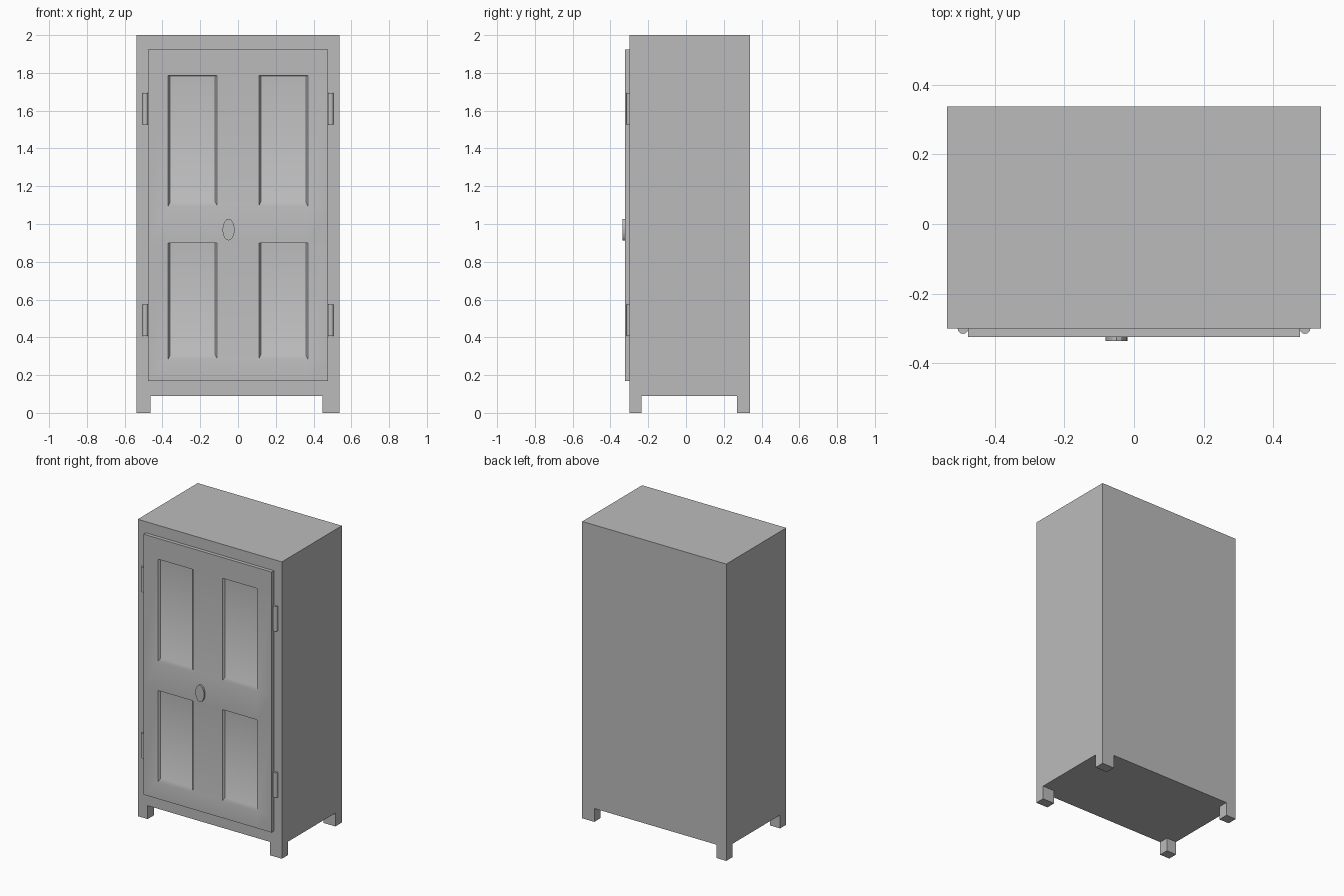
import bpy, bmesh, math
from mathutils import Matrix, Vector

cube = bpy.data.objects.get("Cube")
if cube:
    bpy.data.objects.remove(cube, do_unlink=True)

grey = bpy.data.materials.new("plain grey")
grey.use_nodes = True
colour = (0.5, 0.5, 0.5, 1)
grey.diffuse_color = colour
grey.node_tree.nodes["Principled BSDF"].inputs["Base Color"].default_value = colour


def finish(name, bm, smooth=None):
    bmesh.ops.recalc_face_normals(bm, faces=bm.faces)
    mesh = bpy.data.meshes.new(name)
    bm.to_mesh(mesh)
    bm.free()
    mesh.materials.append(grey)
    ob = bpy.data.objects.new(name, mesh)
    bpy.context.collection.objects.link(ob)
    if smooth:
        bpy.ops.object.select_all(action='DESELECT')
        ob.select_set(True)
        bpy.context.view_layer.objects.active = ob
        bpy.ops.object.shade_smooth_by_angle(angle=math.radians(smooth))
    return ob


def grid(bm, us, vs, place):
    """Sheet of cells cut at us and vs; returns cells by column and row."""
    verts = [[bm.verts.new(place(u, v)) for v in vs] for u in us]
    return {(i, j): bm.faces.new((verts[i][j], verts[i + 1][j],
                                  verts[i + 1][j + 1], verts[i][j + 1]))
            for i in range(len(us) - 1) for j in range(len(vs) - 1)}


def extrude(bm, faces, offset):
    out = bmesh.ops.extrude_face_region(bm, geom=faces, use_keep_orig=False)
    moved = [g for g in out["geom"] if isinstance(g, bmesh.types.BMVert)]
    bmesh.ops.translate(bm, verts=moved, vec=offset)


# Cabinet body with four feet drawn down out of its underside
floor_z, top_z = 0.09, 2.0
bm = bmesh.new()
cells = grid(bm, (-0.537, -0.463, 0.447, 0.537), (-0.3, -0.235, 0.27, 0.338),
             lambda x, y: (x, y, floor_z))
rim = [e for e in bm.edges if e.is_boundary]
walls = bmesh.ops.extrude_edge_only(bm, edges=rim)["geom"]
bmesh.ops.translate(bm, verts=[g for g in walls if isinstance(g, bmesh.types.BMVert)],
                    vec=(0, 0, top_z - floor_z))
bmesh.ops.contextual_create(bm, geom=[e for e in bm.edges if e.is_boundary])
for i in (0, 2):
    for j in (0, 2):
        extrude(bm, [cells[i, j]], (0, 0, -floor_z))
finish("cabinet_body", bm)

# Door with four sunken panels, steep at the top and sloped at the bottom
front_y, depth = -0.324, 0.014
bm = bmesh.new()
cells = grid(bm, (-0.477, -0.37, -0.11, 0.11, 0.37, 0.477),
             (0.17, 0.285, 0.9, 1.095, 1.785, 1.925),
             lambda x, z: (x, front_y, z))
rim = [e for e in bm.edges if e.is_boundary]
sides = bmesh.ops.extrude_edge_only(bm, edges=rim)["geom"]
bmesh.ops.translate(bm, verts=[g for g in sides if isinstance(g, bmesh.types.BMVert)],
                    vec=(0, -0.3 - front_y, 0))
for i in (1, 3):
    for j in (1, 3):
        panel = cells[i, j]
        bmesh.ops.inset_individual(bm, faces=[panel], thickness=0.015)
        middle = panel.calc_center_median()
        for v in panel.verts:
            v.co.y += depth
            v.co.z += 0.01
finish("door", bm, 50)

# Oval door knob
bm = bmesh.new()
bmesh.ops.create_cone(bm, cap_ends=True, segments=16, radius1=1, radius2=1, depth=1)
bmesh.ops.transform(bm, verts=bm.verts, matrix=Matrix.Translation((-0.05, -0.327, 0.97))
                    @ Matrix.Diagonal((0.032, 0.018, 0.057, 1))
                    @ Matrix.Rotation(math.pi / 2, 4, 'X'))
finish("door_knob", bm, 30)

# Hinge barrels, half sunk into the frame
for side, sx in (("left", 1), ("right", -1)):
    for level, z in (("lower", 0.49), ("upper", 1.61)):
        bm = bmesh.new()
        bmesh.ops.create_cone(bm, cap_ends=True, segments=12, radius1=0.0155,
                              radius2=0.0155, depth=0.168,
                              matrix=Matrix.Translation((sx * 0.491, -0.3, z)))
        finish(f"{level}_{side}_hinge", bm, 40)
